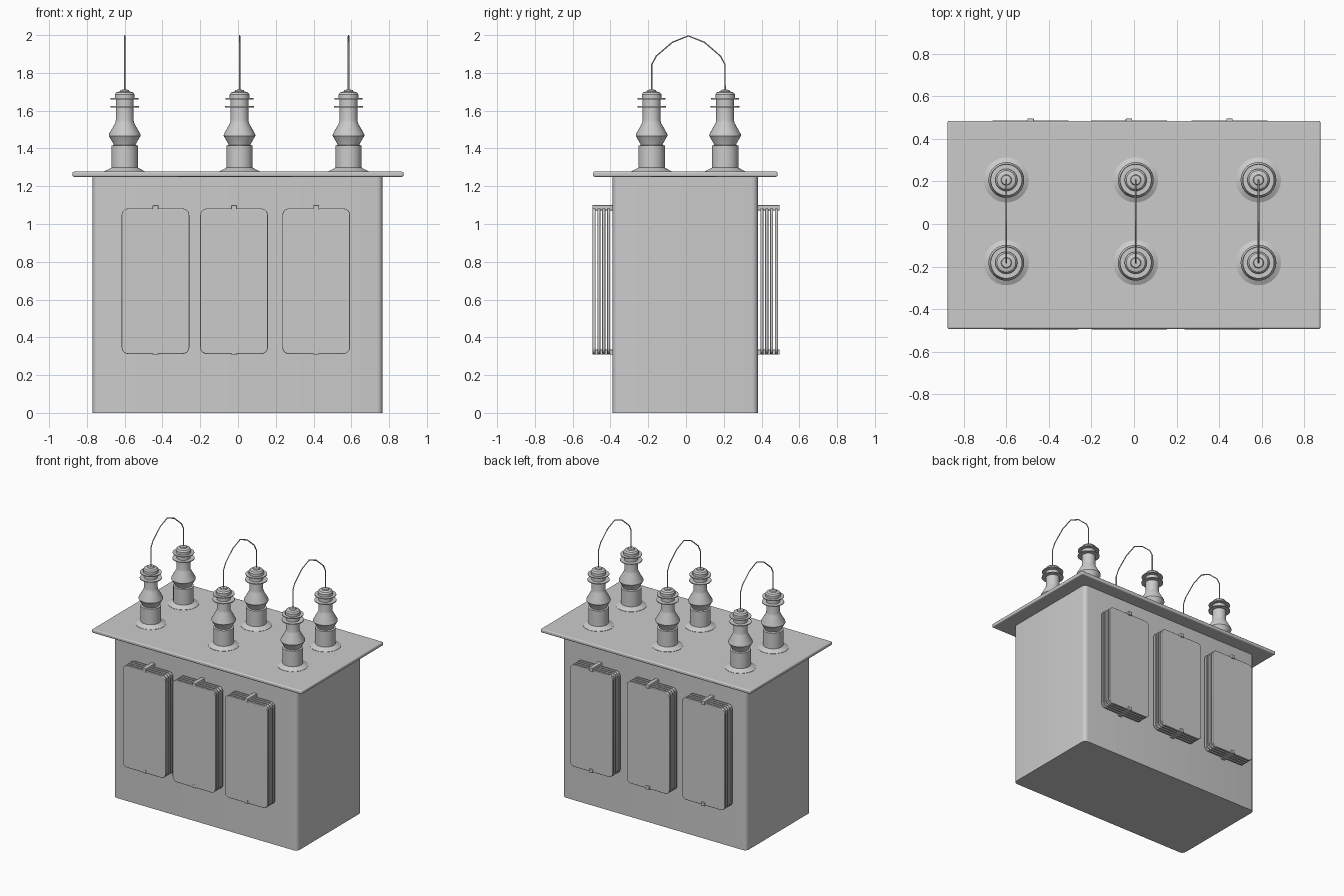
import bpy, bmesh
from math import pi, sin, cos, radians
from mathutils import Matrix

if "Cube" in bpy.data.objects:
    bpy.data.objects.remove(bpy.data.objects["Cube"])


def finish(name, bm, bevel=0.0, smooth=True):
    bmesh.ops.recalc_face_normals(bm, faces=bm.faces[:])
    mesh = bpy.data.meshes.new(name)
    bm.to_mesh(mesh)
    bm.free()
    ob = bpy.data.objects.new(name, mesh)
    bpy.context.collection.objects.link(ob)
    if bevel:
        mod = ob.modifiers.new("edge_round", 'BEVEL')
        mod.width, mod.segments = bevel, 3
        mod.limit_method, mod.angle_limit = 'ANGLE', radians(50)
    if smooth:
        bpy.context.view_layer.objects.active = ob
        ob.select_set(True)
        bpy.ops.object.shade_smooth_by_angle(angle=radians(35))
        ob.select_set(False)
    return ob


def rounded_prism(bm, w, h, r, depth, matrix, steps=5):
    """Rounded rectangle extruded along local z, centred on its origin."""
    verts = []
    for i, (sx, sy) in enumerate([(1, 1), (-1, 1), (-1, -1), (1, -1)]):
        for k in range(steps + 1):
            a = (i + k / steps) * pi / 2
            verts.append(bm.verts.new(matrix @ Matrix.Translation(
                (sx * (w / 2 - r) + r * cos(a), sy * (h / 2 - r) + r * sin(a),
                 -depth / 2)).translation))
    face = bm.faces.new(verts)
    out = bmesh.ops.extrude_face_region(bm, geom=[face])
    top = [v for v in out['geom'] if isinstance(v, bmesh.types.BMVert)]
    bmesh.ops.translate(bm, verts=top, vec=matrix.to_3x3() @ Matrix.Translation((0, 0, depth)).translation)


def box(bm, x0, x1, y0, y1, z0, z1):
    bmesh.ops.create_cube(bm, size=1, matrix=Matrix.Translation(
        ((x0 + x1) / 2, (y0 + y1) / 2, (z0 + z1) / 2))
        @ Matrix.Diagonal((x1 - x0, y1 - y0, z1 - z0, 1)))


# Tank with rounded vertical corners
bm = bmesh.new()
rounded_prism(bm, 1.535, 0.768, 0.03, 1.255, Matrix.Translation((-0.002, -0.004, 0.6275)))
finish("tank", bm)

# Overhanging lid
bm = bmesh.new()
box(bm, -0.876, 0.876, -0.493, 0.485, 1.25, 1.277)
finish("lid", bm, bevel=0.008)

# Radiators: four plates each, joined by a top and a bottom header
TILT = Matrix.Rotation(pi / 2, 4, 'X')
for side, sign, wall, centres in (("front", -1, 0.388, (-0.437, -0.021, 0.414)),
                                  ("back", 1, 0.380, (-0.486, -0.024, 0.449))):
    for n, cx in enumerate(centres):
        bm = bmesh.new()
        for k in range(4):
            y = sign * (wall + 0.022 + 0.0255 * k)
            rounded_prism(bm, 0.358, 0.77, 0.035, 0.017,
                          Matrix.Translation((cx, y, 0.697)) @ TILT)
        finish(f"{side}_radiator_plates_{n + 1}", bm, bevel=0.004)
        bm = bmesh.new()
        ys = sorted((sign * (wall - 0.01), sign * 0.496))
        box(bm, cx - 0.015, cx + 0.015, *ys, 1.072, 1.1)
        box(bm, cx - 0.015, cx + 0.015, *ys, 0.308, 0.335)
        finish(f"{side}_radiator_headers_{n + 1}", bm, bevel=0.003)

# Bushing profile (radius, height), from flange to terminal tip
PROFILE = [(0, 1.27), (0.106, 1.27), (0.106, 1.279), (0.07, 1.298), (0.07, 1.415),
           (0.058, 1.418), (0.06, 1.425), (0.084, 1.467), (0.083, 1.476),
           (0.05, 1.535), (0.047, 1.55), (0.047, 1.618), (0.076, 1.618),
           (0.076, 1.624), (0.047, 1.624), (0.047, 1.66), (0.074, 1.66),
           (0.074, 1.666), (0.052, 1.666), (0.052, 1.686), (0.044, 1.697),
           (0.025, 1.702), (0.022, 1.71), (0, 1.712)]
XS, YS = (-0.6, 0.008, 0.585), (-0.182, 0.207)


def bushing(name, x, y):
    bm = bmesh.new()
    vs = [bm.verts.new((r, 0, z)) for r, z in PROFILE]
    es = [bm.edges.new(p) for p in zip(vs, vs[1:])]
    bmesh.ops.spin(bm, geom=vs + es, cent=(0, 0, 0), axis=(0, 0, 1),
                   angle=2 * pi, steps=32, use_duplicate=False)
    bmesh.ops.remove_doubles(bm, verts=bm.verts[:], dist=1e-5)
    bmesh.ops.translate(bm, verts=bm.verts[:], vec=(x, y, 0))
    finish(name, bm)


# Arched wire joining each front and back bushing
ARCH = [(-0.1945, 1.70), (-0.1945, 1.843), (-0.17, 1.889), (-0.085, 1.962), (0, 1.996),
        (0.085, 1.962), (0.17, 1.889), (0.1945, 1.843), (0.1945, 1.70)]


def wire(name, x):
    cu = bpy.data.curves.new(name + "_path", 'CURVE')
    cu.dimensions = '3D'
    cu.bevel_depth, cu.bevel_resolution, cu.use_fill_caps = 0.004, 1, True
    sp = cu.splines.new('POLY')
    sp.points.add(len(ARCH) - 1)
    for p, (y, z) in zip(sp.points, ARCH):
        p.co = (x, y + 0.0125, z, 1)
    tmp = bpy.data.objects.new(name + "_tmp", cu)
    bm = bmesh.new()
    bm.from_mesh(bpy.data.meshes.new_from_object(tmp))
    bpy.data.objects.remove(tmp)
    finish(name, bm)


for i, x in enumerate(XS):
    bushing(f"front_bushing_{i + 1}", x, YS[0])
    bushing(f"back_bushing_{i + 1}", x, YS[1])
    wire(f"wire_{i + 1}", x)
